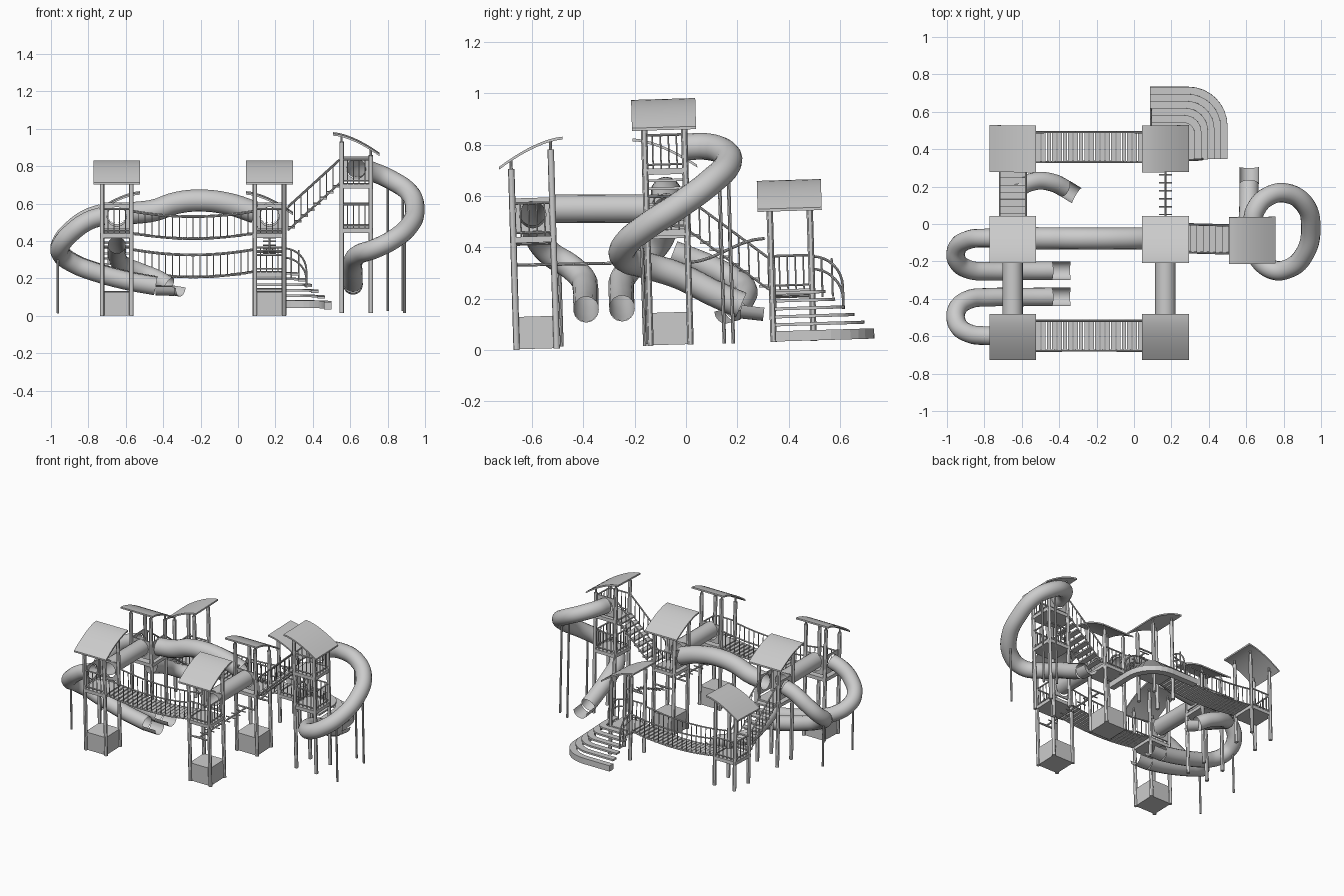
import bpy, bmesh, math
from mathutils import Vector as V, Matrix

if "Cube" in bpy.data.objects:
    bpy.data.objects.remove(bpy.data.objects["Cube"])

H = 0.078          # half spacing of tower posts
XL, XM, XR = -0.648, 0.168, 0.632
YF, YM, YB = -0.582, -0.06, 0.42


def make(name, bm, smooth=True):
    me = bpy.data.meshes.new(name)
    bmesh.ops.recalc_face_normals(bm, faces=bm.faces)
    bm.to_mesh(me)
    bm.free()
    ob = bpy.data.objects.new(name, me)
    bpy.context.collection.objects.link(ob)
    if smooth:
        bpy.ops.object.select_all(action='DESELECT')
        ob.select_set(True)
        bpy.context.view_layer.objects.active = ob
        bpy.ops.object.shade_smooth_by_angle()
    return ob


def box(bm, c, s):
    bmesh.ops.create_cube(bm, size=1, matrix=Matrix.Translation(c) @ Matrix.Diagonal((*s, 1)))


def rod(bm, p, q, r=0.004, n=8):
    p, q = V(p), V(q)
    d = q - p
    m = Matrix.Translation((p + q) / 2) @ d.to_track_quat('Z', 'Y').to_matrix().to_4x4()
    bmesh.ops.create_cone(bm, cap_ends=True, segments=n, radius1=r, radius2=r, depth=d.length, matrix=m)


def chain(bm, pts, r=0.004):
    for a, b in zip(pts, pts[1:]):
        rod(bm, a, b, r)


def fence(bm, base, h=0.115, low=0.015):
    """Top and bottom rails with an upright at every base point."""
    up = [V(p) + V((0, 0, h)) for p in base]
    chain(bm, up, 0.005)
    chain(bm, [V(p) + V((0, 0, low)) for p in base])
    for p, q in zip(base, up):
        rod(bm, p, q, 0.003, 6)


def line(a, b, n):
    return [V(a).lerp(V(b), i / n) for i in range(n + 1)]


def tube(name, pts, r):
    cu = bpy.data.curves.new(name, 'CURVE')
    cu.dimensions = '3D'
    cu.bevel_depth, cu.bevel_resolution, cu.resolution_u = r, 6, 8
    sp = cu.splines.new('BEZIER')
    sp.bezier_points.add(len(pts) - 1)
    for b, p in zip(sp.bezier_points, pts):
        b.co = p
        b.handle_left_type = b.handle_right_type = 'AUTO'
    ob = bpy.data.objects.new(name, cu)
    bpy.context.collection.objects.link(ob)
    bpy.ops.object.select_all(action='DESELECT')
    ob.select_set(True)
    bpy.context.view_layer.objects.active = ob
    bpy.ops.object.convert(target='MESH')
    ob = bpy.context.object
    bpy.ops.object.shade_smooth_by_angle()
    return ob


def slide(name, pts, r=0.05):
    """Closed tube followed by an open half-round exit."""
    tube(name, pts[:-1], r)
    a, b = V(pts[-2]), V(pts[-1])
    ob = tube(name + "_exit", [a, b], r)
    bm = bmesh.new()
    bm.from_mesh(ob.data)
    d = b - a
    top = [f for f in bm.faces
           if f.calc_center_median().z > (a + d * ((f.calc_center_median() - a).dot(d) / d.dot(d))).z + 0.004]
    bmesh.ops.delete(bm, geom=top, context='FACES')
    bm.to_mesh(ob.data)
    bm.free()


def panel(name, c, axis, h=0.065, r=0.052):
    """Square panel with a round opening; axis is 'x' or 'y'."""
    bm = bmesh.new()
    rings = []
    for square in (0, 1):
        ring = []
        for i in range(24):
            a = math.tau * i / 24
            k = h / max(abs(math.cos(a)), abs(math.sin(a))) if square else r
            u, w = k * math.cos(a), k * math.sin(a)
            ring.append(bm.verts.new(V(c) + (V((0, u, w)) if axis == 'x' else V((u, 0, w)))))
        rings.append(ring)
    for i in range(24):
        j = (i + 1) % 24
        bm.faces.new((rings[0][i], rings[0][j], rings[1][j], rings[1][i]))
    make(name, bm, False).modifiers.new("thick", 'SOLIDIFY').thickness = 0.008


def tower(name, x, y, deck, top, low, base=False, sides=(), extra=None):
    """Posts, deck, railings and a curved roof dropping toward direction low."""
    d = V((*low, 0))
    e = V((-d.y, d.x, 0))
    c = V((x, y, 0))
    bm = bmesh.new()
    for sd in (-1, 1):
        for se in (-1, 1):
            p = c + d * sd * H + e * se * H
            zr = top - 0.11 * ((0.125 + sd * H) / 0.25) ** 1.6 - 0.006
            rod(bm, p, p + V((0, 0, zr - 0.035)), 0.0125, 12)
            rod(bm, p + V((0, 0, zr - 0.036)), p + V((0, 0, zr)), 0.006)
    make(name + "_posts", bm)
    bm = bmesh.new()
    for z in [deck] + ([extra] if extra else []):
        box(bm, (x, y, z - 0.012), (0.175, 0.175, 0.024))
    if base:
        box(bm, (x, y, 0.065), (0.16, 0.16, 0.126))
    make(name + "_deck", bm, False)
    bm = bmesh.new()
    every = [(1, 0), (-1, 0), (0, 1), (0, -1)]
    for z, ss in ((deck, sides), (extra, every if extra else [])):
        for s in ss:
            m, t = V((x, y, z or 0)) + V((*s, 0)) * H, V((-s[1], s[0], 0)) * H
            fence(bm, line(m - t, m + t, 5), 0.13)
    make(name + "_railings", bm)
    bm = bmesh.new()
    prof = [(-0.125 + 0.25 * i / 10, top - 0.11 * (i / 10) ** 1.6) for i in range(11)]
    prof += [(u, z - 0.011) for u, z in reversed(prof)]
    f = bm.faces.new([bm.verts.new(c + d * u - e * 0.125 + V((0, 0, z))) for u, z in prof])
    g = bmesh.ops.extrude_face_region(bm, geom=[f])
    bmesh.ops.translate(bm, verts=[v for v in g['geom'] if isinstance(v, bmesh.types.BMVert)], vec=e * 0.25)
    make(name + "_roof", bm)


# towers
tower("front_left", XL, YF, 0.44, 0.825, (0, -1), True, [(0, -1)])
tower("front_right", XM, YF, 0.44, 0.825, (0, -1), True, [(0, -1), (1, 0)])
tower("middle_left", XL, YM, 0.44, 0.81, (0, 1))
tower("middle_right", XM, YM, 0.44, 0.81, (0, 1), True, [(0, 1)])
tower("back_left", XL, YB, 0.205, 0.63, (-1, 0), False, [(-1, 0), (0, 1)])
tower("back_right", XM, YB, 0.205, 0.63, (1, 0), False, [(0, -1)])
tower("tall", XR, YM, 0.69, 0.96, (1, 0), False, [(1, 0), (0, -1)], 0.45)

# sagging bridges
for name, y, z in (("front", YF, 0.44), ("back", YB, 0.205)):
    bm = bmesh.new()
    sag = lambda x: z - 0.03 * (1 - ((x + 0.24) / 0.33) ** 2)
    n = 22
    for i in range(n):
        x = -0.555 + (i + 0.5) * 0.63 / n
        box(bm, (x, y, sag(x)), (0.023, 0.16, 0.01))
    for s in (-1, 1):
        fence(bm, [(x, y + s * 0.08, sag(x)) for x in [-0.57 + 0.66 * i / 18 for i in range(19)]], 0.118, 0.0)
    make(name + "_bridge", bm)

# straight stairs with railings
for name, a, b, w in (("tall_tower_stairs", (XM + 0.1, YM, 0.44), (XR - 0.09, YM, 0.69), V((0, 0.075, 0))),
                      ("left_stairs", (XL, YB - 0.09, 0.205), (XL, YM + 0.09, 0.44), V((0.07, 0, 0)))):
    bm = bmesh.new()
    pts = line(a, b, 8)
    for p in pts[:-1]:
        run = (pts[1] - pts[0])
        q = p + run / 2
        box(bm, q, (0.04, 0.15, 0.01) if w.y else (0.14, 0.04, 0.01))
    for s in (-1, 1):
        fence(bm, [p + w * s for p in pts], 0.125, 0.0)
    make(name, bm)

# rounded corner stairs
bm = bmesh.new()
for i in range(6):
    def edge(k):
        X, Y, r = 0.5 - 0.035 * k, 0.735 - 0.037 * k, max(0.21 - 0.03 * k, 0.01)
        arc = [(X - r + r * math.cos(t * math.pi / 16), Y - r + r * math.sin(t * math.pi / 16)) for t in range(9)]
        return [(X, 0.35)] + arc + [(0.085, Y)]
    h = 0.04 if i == 0 else 0.012
    top = 0.042 + 0.031 * i
    f = bm.faces.new([bm.verts.new((x, y, top - h)) for x, y in edge(i) + edge(i + 1.15)[::-1]])
    g = bmesh.ops.extrude_face_region(bm, geom=[f])
    bmesh.ops.translate(bm, verts=[v for v in g['geom'] if isinstance(v, bmesh.types.BMVert)], vec=(0, 0, h))
make("corner_stairs", bm, False)
bm = bmesh.new()
arc = [(0.12 * math.sin(t * math.pi / 16), 0.33 - 0.12 * (1 - math.cos(t * math.pi / 16))) for t in range(9)]
for drop in (0, 0.05):
    chain(bm, [(XM + H + u, 0.352, z - drop) for u, z in arc] + [(XM + H + 0.12, 0.352, 0.12)], 0.005)
    chain(bm, [(0.09, YB + H + u, z - drop) for u, z in arc] + [(0.09, YB + H + 0.12, 0.12)], 0.005)
for u in (0.04, 0.08):
    rod(bm, (XM + H + u, 0.352, 0.17), (XM + H + u, 0.352, 0.32))
    rod(bm, (0.09, YB + H + u, 0.17), (0.09, YB + H + u, 0.32))
make("stair_handrails", bm)

# overhead rung bars
bm = bmesh.new()
for pts in (line((XM, YF - H, 0.33), (XM, YM - H, 0.325), 9),
            [V((XM, YM + H + 0.3 * t / 7, 0.32 + 0.085 * (1 - math.cos(t / 7 * math.pi)) / 2)) for t in range(8)]):
    chain(bm, pts, 0.006)
    for p in pts:
        rod(bm, p - V((0.035, 0, 0)), p + V((0.035, 0, 0)))
for y in (YF - H, YM - H, YM + H, YB - H):
    z = 0.405 if y > 0.2 else 0.325
    rod(bm, (XM - H, y, z), (XM + H, y, z), 0.006)
make("rung_bars", bm)

# crawl tunnels
for x, side in ((XL, "left"), (XM, "right")):
    tube(side + "_tunnel", [(x, YF + H, 0.545), (x, YM - H, 0.535)], 0.055)
    panel(side + "_tunnel_panel_front", (x, YF + H, 0.525), 'y')
    panel(side + "_tunnel_panel_back", (x, YM - H, 0.525), 'y')
tube("arched_tunnel", [(-0.57, YM, 0.53), (-0.45, YM, 0.545), (-0.33, YM, 0.585), (-0.2, YM, 0.598),
                       (-0.05, YM, 0.58), (0.09, YM, 0.535)], 0.059)
for x in (XL + H, XM - H):
    panel("arched_tunnel_panel", (x, YM, 0.525), 'x')

# U-shaped slides on the left
for name, y0, y1 in (("front_slide", YF, -0.385), ("middle_slide", YM, -0.245)):
    m, r = (y0 + y1) / 2, (y1 - y0) / 2
    slide(name, [(XL - H, y0, 0.53), (-0.8, y0, 0.505), (-0.88, m - r * 0.9, 0.45), (-0.945, m - r * 0.4, 0.375),
                 (-0.945, m + r * 0.4, 0.32), (-0.88, m + r * 0.9, 0.27), (-0.78, y1, 0.23), (-0.6, y1, 0.18),
                 (-0.44, y1, 0.15), (-0.34, y1, 0.148)])
    panel(name + "_panel", (XL - H, y0, 0.525), 'x')
    bm = bmesh.new()
    rod(bm, (-0.963, m, 0.008), (-0.963, m, 0.34), 0.007)
    make(name + "_support", bm)

# short curved slide under the left stairs
slide("short_slide", [(XL, YM + 0.02, 0.36), (XL, 0.09, 0.305), (-0.62, 0.19, 0.25), (-0.53, 0.235, 0.21),
                      (-0.43, 0.225, 0.17), (-0.37, 0.195, 0.135), (-0.305, 0.155, 0.125)], 0.048)

# tall spiral slide
slide("spiral_slide", [(XR, YM + H, 0.77), (0.65, 0.1, 0.77), (0.72, 0.172, 0.745), (0.82, 0.185, 0.7),
                       (0.915, 0.12, 0.635), (0.945, 0, 0.55), (0.915, -0.14, 0.465), (0.83, -0.225, 0.395),
                       (0.73, -0.23, 0.345), (0.65, -0.15, 0.315), (0.615, -0.02, 0.27), (0.615, 0.12, 0.195),
                       (0.615, 0.22, 0.148), (0.615, 0.31, 0.135)], 0.052)
panel("spiral_slide_panel", (XR, YM + H, 0.765), 'y')
bm = bmesh.new()
for x, y, z in ((0.8, 0.185, 0.67), (0.89, -0.16, 0.42), (0.88, 0.15, 0.62)):
    rod(bm, (x, y, 0), (x, y, z), 0.007)
make("spiral_slide_supports", bm)

# whole structure leans slightly about the front edge
lean = Matrix.Translation((0, -0.68, 0)) @ Matrix.Rotation(0.03, 4, 'X') @ Matrix.Translation((0, 0.68, 0))
for ob in bpy.context.scene.objects:
    ob.matrix_world = lean @ ob.matrix_world
